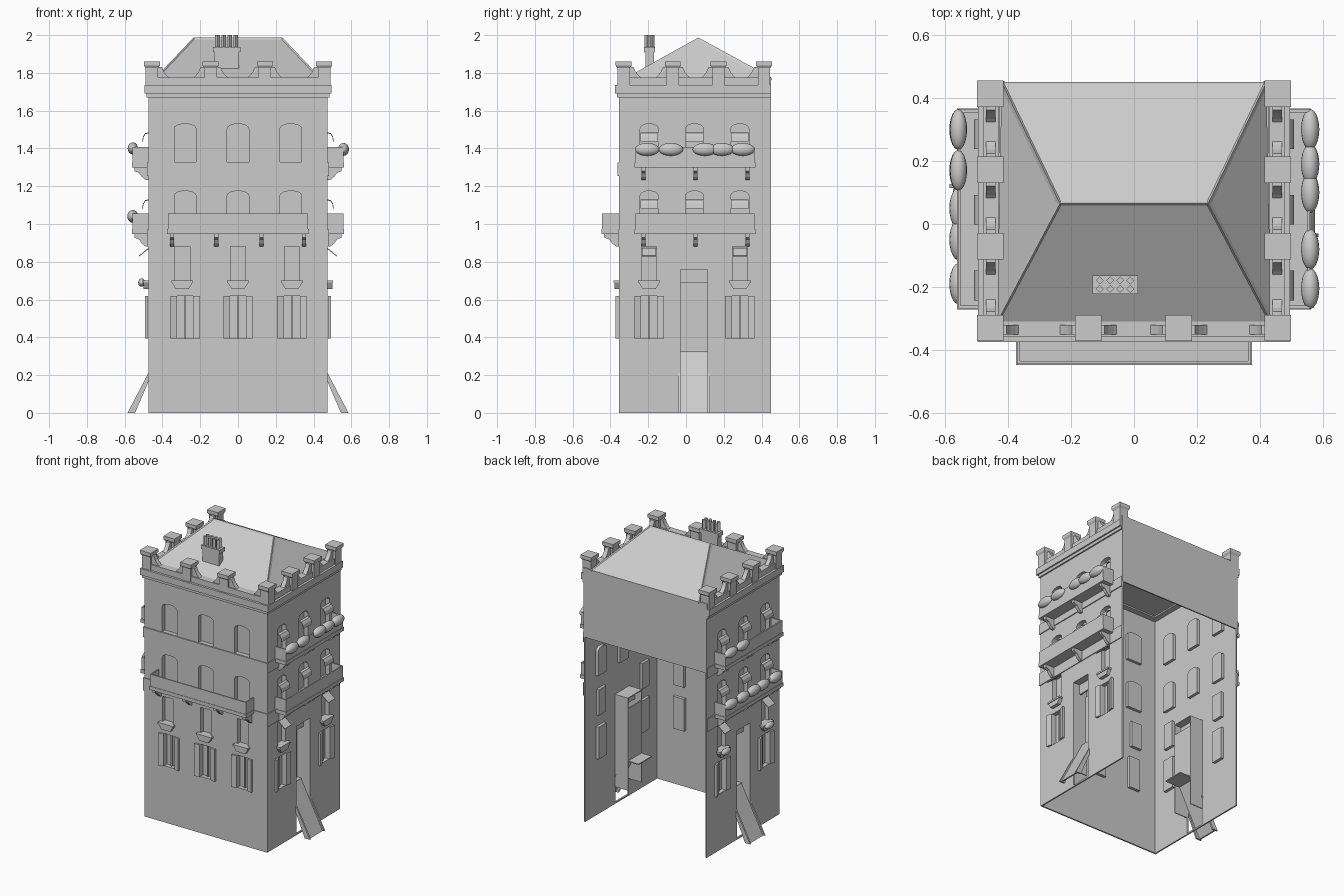
import bpy, bmesh, math
from mathutils import Vector

if "Cube" in bpy.data.objects:
    bpy.data.objects.remove(bpy.data.objects["Cube"])

HX, YF, YB = 0.475, -0.355, 0.45      # half width, front wall, back edge


def P(face, u, d, z):
    """Point on a facade: u along the wall, d outward from it, z up."""
    if face == 'F':
        return Vector((u, YF - d, z))
    return Vector((HX + d, u, z)) if face == 'R' else Vector((-HX - d, u, z))


def add_prism(bm, loop, vec, start_cap=True):
    a = [bm.verts.new(p) for p in loop]
    b = [bm.verts.new(Vector(p) + Vector(vec)) for p in loop]
    n = len(a)
    for i in range(n):
        bm.faces.new((a[i], a[(i + 1) % n], b[(i + 1) % n], b[i]))
    bm.faces.new(b)
    if start_cap:
        bm.faces.new(a[::-1])


def finish(name, bm):
    bmesh.ops.recalc_face_normals(bm, faces=bm.faces)
    me = bpy.data.meshes.new(name)
    bm.to_mesh(me)
    bm.free()
    ob = bpy.data.objects.new(name, me)
    bpy.context.collection.objects.link(ob)
    return ob


def prism(name, loop, vec, start_cap=True):
    bm = bmesh.new()
    add_prism(bm, loop, vec, start_cap)
    return finish(name, bm)


def box(name, face, u0, u1, d0, d1, z0, z1):
    loop = [P(face, u0, d0, z0), P(face, u1, d0, z0), P(face, u1, d0, z1), P(face, u0, d0, z1)]
    return prism(name, loop, P(face, u0, d1, z0) - loop[0])


def side_profile(name, face, pts, u0, u1):
    """Profile of (d, z) points swept along the wall."""
    return prism(name, [P(face, u0, d, z) for d, z in pts], P(face, u1, 0, 0) - P(face, u0, 0, 0))


def front_profile(name, face, pts, d0, d1):
    """Outline of (u, z) points pushed out of the wall."""
    return prism(name, [P(face, u, d0, z) for u, z in pts], P(face, 0, d1, 0) - P(face, 0, d0, 0))


def u_band(name, out, inn, z0, z1):
    """Band running round the left, front and right walls."""
    X, Y, x, y = HX + out, YF - out, HX - inn, YF + inn
    plan = [(-X, YB), (-X, Y), (X, Y), (X, YB), (x, YB), (x, y), (-x, y), (-x, YB)]
    return prism(name, [(a, b, z0) for a, b in plan], (0, 0, z1 - z0))


# Walls with an open back
walls = u_band("walls", 0, 0.01, 0, 1.735)
cut = bmesh.new()


def window(face, u, w, z0, z1, depth=0.03, arch=0.0):
    pts = [(u - w / 2, z0), (u + w / 2, z0)]
    if arch:
        for i in range(9):
            t = math.pi * i / 8
            pts.append((u + w / 2 * math.cos(t), z1 - arch + arch * math.sin(t)))
    else:
        pts += [(u + w / 2, z1), (u - w / 2, z1)]
    step = P(face, 0, -1, 0) - P(face, 0, 0, 0)
    add_prism(cut, [P(face, a, 0.05, b) for a, b in pts], step * 0.1)
    if depth:
        prism("window_recess", [P(face, a, -0.0095, b) for a, b in pts], step * (depth - 0.0095), False)


def ground_window(face, u):
    window(face, u, 0.085, 0.395, 0.62)
    box("window_glazing_bar", face, u - .004, u + .004, -0.03, -0.018, 0.395, 0.62)
    for s in (-1, 1):
        a, b = u + s * 0.042, u + s * 0.078
        loop = [P(face, a, .001, .395), P(face, b, .001, .395), P(face, b, .018, .395), P(face, a, .008, .395)]
        prism("shutter", loop, (0, 0, 0.225))


def sill_window(face, u):
    window(face, u, 0.08, 0.70, 0.88)
    front_profile("window_corbel", face, [(u - .055, .69), (u - .035, .657), (u + .035, .657), (u + .055, .69)], 0, .024)
    box("window_sill", face, u - .058, u + .058, 0, .028, .69, .702)


def balcony(face, u0, u1, z, reach, brackets):
    box("balcony_floor", face, u0, u1, 0, reach, z - 0.025, z)
    box("balcony_front", face, u0 + .004, u1 - .004, reach - .012, reach - .003, z, z + 0.083)
    for a in (u0 + .004, u1 - .013):
        box("balcony_end", face, a, a + .009, 0, reach - .003, z, z + 0.083)
    t, r = z - 0.025, reach
    for u in brackets:
        side_profile("balcony_bracket", face, [(0, t), (r * .85, t), (r * .85, t - .02), (r * .55, t - .03),
                     (r * .4, t - .05), (r * .15, t - .068), (0, t - .068)], u - .011, u + .011)


def awning(face, u, z):
    pts = [(0, z), (.016, z - .004), (.028, z - .022), (.033, z - .048), (.029, z - .048), (.024, z - .024), (.014, z - .009), (0, z - .006)]
    side_profile("awning", face, pts, u - .047, u + .047)


def foliage(face, u, d, z, half, r):
    bm = bmesh.new()
    bmesh.ops.create_uvsphere(bm, u_segments=16, v_segments=12, radius=1)
    for v in bm.verts:
        x, y, h = v.co
        h2 = math.copysign(abs(h) ** 2.0, h)
        k = math.sqrt(max(0, 1 - abs(h2) ** 2)) / max(1e-6, math.hypot(x, y)) if abs(h) < .999 else 0
        v.co = P(face, u + half * h2, d + r * .85 * x * k, z + r * y * k)
    ob = finish("hanging_foliage", bm)
    for p in ob.data.polygons:
        p.use_smooth = True


# Front windows
for u in (-0.28, 0, 0.28):
    window('F', u, 0.115, 1.327, 1.53, arch=0.025)
    window('F', u, 0.115, 0.978, 1.175, arch=0.025)
for u in (-0.295, 0, 0.285):
    sill_window('F', u)
for u in (-0.28, 0.0, 0.285):
    ground_window('F', u)
balcony('F', -0.375, 0.375, 0.973, 0.092, (-0.35, -0.115, 0.125, 0.35))

# Side facades
for f in 'RL':
    for u in (-0.195, 0.045, 0.285):
        for z0, z1 in ((1.327, 1.53), (0.978, 1.175)):
            window(f, u, 0.095, z0, z1, arch=0.025)
            awning(f, u, z1 - 0.045)
    for u in (-0.195, 0.285):
        sill_window(f, u)
        ground_window(f, u)
        side_profile("awning", f, [(0, .873), (.05, .832), (.048, .828), (0, .866)], u - .037, u + .037)
    for z in (1.325, 0.973):
        balcony(f, -0.272, 0.367, z, 0.087, (-0.225, 0.05, 0.325))
    # Door recess, ramp and landing
    a, b = -0.03, 0.115
    window(f, (a + b) / 2, b - a, 0.01, 0.76, depth=0)
    for u in (a - .006, b):
        box("door_recess_side", f, u, u + .006, -0.11, -0.009, 0.12, 0.76)
    box("door_recess_top", f, a - .006, b + .006, -0.11, -0.009, 0.76, 0.766)
    box("door_leaf", f, a, b, -0.11, -0.10, 0.325, 0.69)
    box("door_transom", f, a, b, -0.06, -0.05, 0.69, 0.76)
    box("door_landing", f, a, b, -0.19, -0.065, 0.318, 0.325)
    side_profile("door_ramp", f, [(.10, 0), (-.068, .325), (-.075, .318), (.09, 0)], a + .002, b - .002)
    for u in (a - .012, b):
        side_profile("ramp_cheek", f, [(.11, 0), (0, .21), (-.02, .21), (.07, 0)], u, u + .012)

# Foliage over rails and sills
for u in (-0.205, -0.08, 0.10, 0.19, 0.30):
    foliage('R', u, 0.084, 1.395, 0.065, 0.034)
for u in (-0.19, -0.05, 0.05, 0.17, 0.30):
    foliage('L', u, 0.082, 1.04, 0.065, 0.034)
for u in (0.17, 0.30):
    foliage('L', u, 0.082, 1.40, 0.065, 0.032)
foliage('L', 0.285, 0.035, 0.69, 0.045, 0.022)
foliage('L', -0.195, 0.035, 0.69, 0.045, 0.022)

# Cut the openings out of the walls
cutter = finish("opening_cutter", cut)
cutter.hide_render = True
mod = walls.modifiers.new("openings", 'BOOLEAN')
mod.object, mod.operation, mod.solver = cutter, 'DIFFERENCE', 'EXACT'
bpy.context.view_layer.objects.active = walls
bpy.ops.object.modifier_apply(modifier=mod.name)
bpy.data.objects.remove(cutter, do_unlink=True)

# String courses, cornice and parapet
u_band("upper_string_course", .007, -.0005, 1.255, 1.325)
u_band("lower_string_course", .006, -.0005, 0.88, 0.97)
u_band("cornice_lower", .010, 0, 1.67, 1.69)
u_band("cornice_upper", .020, .05, 1.69, 1.735)
u_band("parapet", .004, .045, 1.735, 1.775)


def pillar(x, y):
    bm = bmesh.new()
    rings = []
    for h, z in ((.033, 1.735), (.033, 1.825), (.042, 1.838), (.042, 1.86)):
        rings.append([bm.verts.new((x + i * h, y + j * h, z)) for i, j in ((-1, -1), (1, -1), (1, 1), (-1, 1))])
    for r, s in zip(rings, rings[1:]):
        for i in range(4):
            bm.faces.new((r[i], r[(i + 1) % 4], s[(i + 1) % 4], s[i]))
    bm.faces.new(rings[0])
    bm.faces.new(rings[-1])
    finish("parapet_pillar", bm)


def scrolls(face, us):
    for i, u in enumerate(us):
        for s in (-1, 1):
            if (i == 0 and s < 0) or (i == len(us) - 1 and s > 0):
                continue
            prof = ((.03, 1.77), (.03, 1.832), (.052, 1.832), (.064, 1.805), (.08, 1.785), (.095, 1.77))
            front_profile("parapet_scroll", face, [(u + s * o, z) for o, z in prof], -.035, -.005)


front_us, side_us = (-0.456, -0.145, 0.142, 0.456), (-0.33, -0.07, 0.172, 0.413)
for x in front_us:
    pillar(x, -0.33)
for y in side_us[1:]:
    for x in (-0.456, 0.456):
        pillar(x, y)
scrolls('F', front_us)
scrolls('R', side_us)
scrolls('L', side_us)

# Hipped roof, ceiling and upper back wall
bm = bmesh.new()
corners = [bm.verts.new(c) for c in ((-.435, -.312, 1.77), (.435, -.312, 1.77), (.42, .45, 1.77), (-.42, .45, 1.77))]
r0, r1 = bm.verts.new((-.235, .065, 1.98)), bm.verts.new((.235, .065, 1.98))
c = corners
for f in ((c[0], c[1], r1, r0), (c[1], c[2], r1), (c[2], c[3], r0, r1), (c[3], c[0], r0)):
    bm.faces.new(f)
lines = [(c[i].co.copy(), (r0 if i in (0, 3) else r1).co.copy()) for i in range(4)] + [(r0.co.copy(), r1.co.copy())]
finish("hipped_roof", bm)
for p, q in lines:
    w = (q - p).cross(Vector((0, 0, 1))).normalized() * 0.009
    up = Vector((0, 0, 0.007))
    prism("roof_ridge_cap", [p - w - up, p + w - up, p + up], q - p)
prism("ceiling", [(-.47, -.35, 1.70), (.47, -.35, 1.70), (.47, .445, 1.70), (-.47, .445, 1.70)], (0, 0, .006))
prism("upper_back_wall", [(-HX, .442, 1.29), (HX, .442, 1.29), (HX, .442, 1.772), (-HX, .442, 1.772)], (0, .009, 0))

# Chimney with four-sided pots
for n, x0, x1, y0, y1, z0, z1 in (("chimney_stack", -.125, .005, -.215, -.17, 1.815, 1.91), ("chimney_cap", -.132, .012, -.222, -.163, 1.91, 1.937)):
    prism(n, [(x0, y0, z0), (x1, y0, z0), (x1, y1, z0), (x0, y1, z0)], (0, 0, z1 - z0))
for i in range(4):
    for y in (-.206, -.179):
        x, r = -.108 + i * .032, .0125
        prism("chimney_pot", [(x - r, y, 1.93), (x, y - r, 1.93), (x + r, y, 1.93), (x, y + r, 1.93)], (0, 0, .07))
